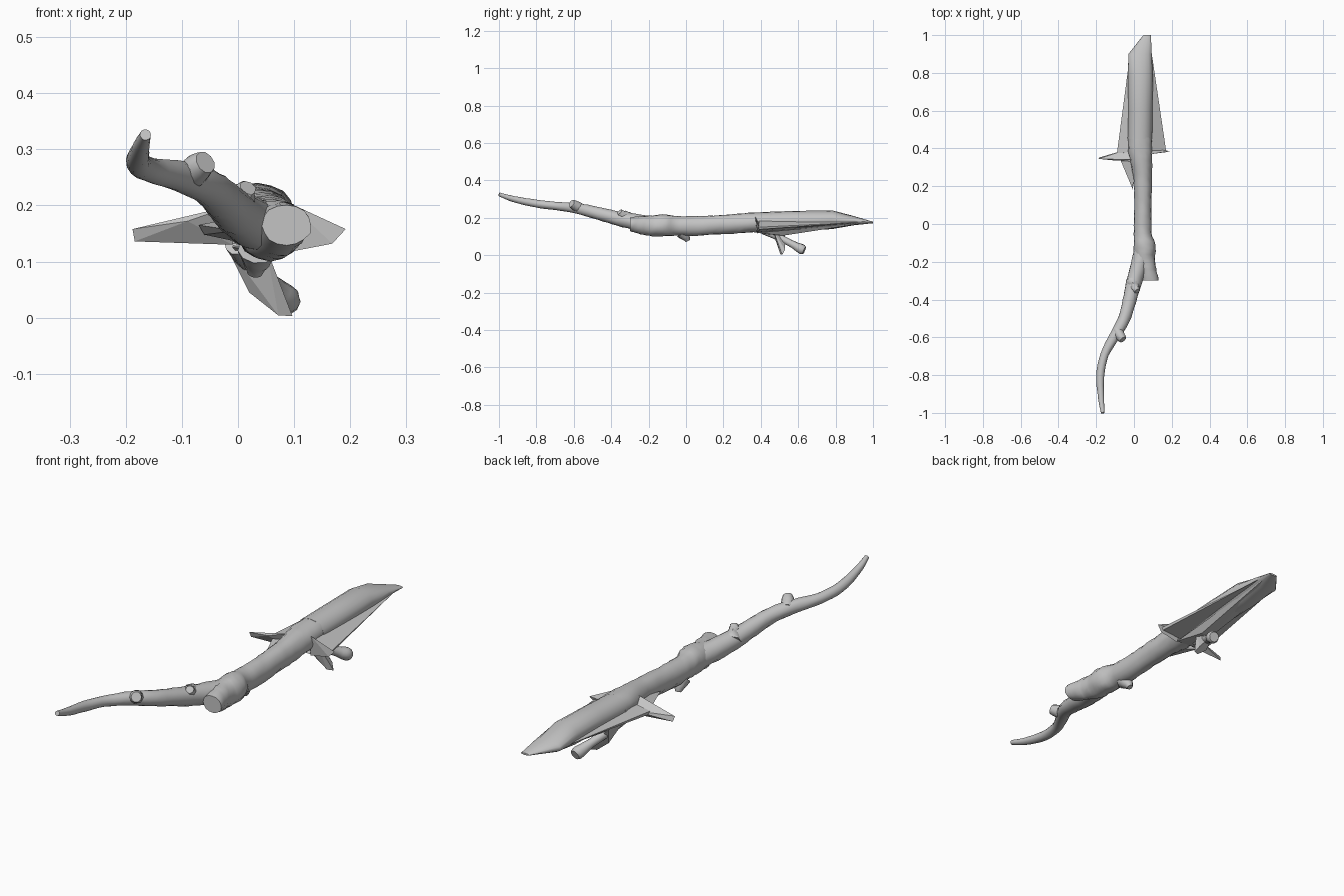
import bpy, bmesh, math, random
from mathutils import Vector

random.seed(4)
if "Cube" in bpy.data.objects:
    bpy.data.objects.remove(bpy.data.objects["Cube"], do_unlink=True)

bark = bpy.data.materials.new("bark_grey")
bark.use_nodes = True
GREY = (0.55, 0.55, 0.55, 1)
bark.diffuse_color = GREY
bark.node_tree.nodes["Principled BSDF"].inputs["Base Color"].default_value = GREY


def finish(bm, name, smooth_angle=None):
    bmesh.ops.recalc_face_normals(bm, faces=bm.faces[:])
    mesh = bpy.data.meshes.new(name)
    bm.to_mesh(mesh)
    bm.free()
    mesh.materials.append(bark)
    obj = bpy.data.objects.new(name, mesh)
    bpy.context.collection.objects.link(obj)
    if smooth_angle:
        bpy.ops.object.select_all(action='DESELECT')
        obj.select_set(True)
        bpy.context.view_layer.objects.active = obj
        bpy.ops.object.shade_smooth_by_angle(angle=math.radians(smooth_angle))
    return obj


def spline(points, steps):
    """Pass a smooth curve through stations of any length."""
    out = []
    for i in range(len(points) - 1):
        a, b = points[max(i - 1, 0)], points[i]
        c, d = points[i + 1], points[min(i + 2, len(points) - 1)]
        for s in range(steps):
            t = s / steps
            out.append([q + t * (r - p + t * (2 * p - 5 * q + 4 * r - e
                        + t * (3 * (q - r) + e - p))) / 2
                        for p, q, r, e in zip(a, b, c, d)])
    return out + [list(points[-1])]


def tube(name, stations, steps=4, sides=16, rough=0.04, upright=False):
    """Skin rings along stations of x, y, z, side radius, height radius."""
    rows = spline(stations, steps) if steps > 1 else stations
    centres = [Vector(r[:3]) for r in rows]
    bm = bmesh.new()
    rings = []
    for i, row in enumerate(rows):
        way = centres[min(i + 1, len(rows) - 1)] - centres[max(i - 1, 0)]
        if upright:
            way = Vector((0, 1, 0))
        side = way.cross(Vector((0, 0, 1))).normalized()
        up = side.cross(way).normalized()
        ring = []
        for k in range(sides):
            a = math.tau * k / sides
            bump = 1 + random.uniform(-rough, rough)
            offset = side * math.cos(a) * row[3] + up * math.sin(a) * row[-1]
            ring.append(bm.verts.new(centres[i] + offset * bump))
        rings.append(ring)
    for low, high in zip(rings, rings[1:]):
        for k in range(sides):
            n = (k + 1) % sides
            bm.faces.new((low[k], low[n], high[n], high[k]))
    bm.faces.new(rings[0])
    bm.faces.new(rings[-1])
    return finish(bm, name, 50)


def shard(name, *points):
    """Flat-faced splinter wrapped around a few corner points."""
    bm = bmesh.new()
    for p in points:
        bm.verts.new(p)
    bmesh.ops.convex_hull(bm, input=bm.verts[:])
    return finish(bm, name)


# Thick trunk, ending at the front in a sawn fork
tube("trunk", [
    (.087, -.3, .165, .044, .037), (.074, -.24, .16, .045, .048),
    (.058, -.18, .157, .054, .055), (.056, -.11, .16, .058, .058),
    (.046, -.05, .157, .047, .052), (.047, .04, .156, .047, .052),
    (.047, .15, .162, .046, .051), (.045, .26, .168, .05, .052),
    (.035, .36, .175, .062, .054), (.031, .46, .18, .064, .053)],
    upright=True)

# Split rear end, tapering to a slanted edge
tube("split_end", [
    (.031, .45, .18, .064, .053), (.034, .6, .184, .064, .053),
    (.034, .78, .19, .065, .05), (.032, .9, .185, .062, .024),
    (.07, 1, .175, .02, .004)], steps=1, rough=.02, upright=True)

# Long curved branch with a thin tip
tube("branch", [
    (-.165, -1, .326, .01), (-.174, -.92, .3, .016), (-.178, -.8, .276, .021),
    (-.155, -.69, .263, .022), (-.1, -.59, .252, .028),
    (-.055, -.51, .234, .032), (-.025, -.41, .208, .036),
    (.0, -.31, .185, .041), (.035, -.19, .165, .046), (.05, -.1, .16, .04)])

# Broken twig stubs and knots
tube("branch_stub", [(-.09, -.56, .25, .027), (-.075, -.59, .264, .027),
                     (-.058, -.612, .277, .021)], sides=10)
tube("fork_knot", [(-.01, -.3, .19, .036), (.005, -.335, .215, .026),
                   (.018, -.355, .232, .016)], sides=8, rough=.12)
tube("belly_knot", [(.035, -.02, .12, .036), (.032, 0, .095, .022),
                    (.03, .01, .077, .012)], sides=10)
tube("lower_stub", [(.0, .42, .135, .026), (.025, .5, .095, .02),
                    (.06, .57, .058, .019), (.083, .615, .034, .027),
                    (.088, .633, .026, .022)], sides=10)

# Torn splinters around the collar
shard("right_splinter", (-.188, .345, .158), (-.184, .352, .136),
      (-.09, .335, .172), (-.08, .365, .14), (-.01, .34, .2),
      (-.01, .37, .13), (-.02, .4, .16))
shard("left_splinter", (.192, .386, .158), (.168, .38, .132),
      (.09, .37, .205), (.08, .38, .115), (.08, .4, .16))
shard("front_splinter", (-.07, .335, .165), (-.06, .345, .148),
      (-.005, .18, .155), (.0, .33, .135), (.0, .33, .18))
shard("lower_splinter", (-.025, .46, .135), (.05, .47, .125),
      (.0, .53, .12), (.02, .5, .045), (.072, .505, .004),
      (.097, .515, .003), (.08, .53, .03))

# Thin webs of torn wood running back along the split end
shard("left_web", (.17, .388, .15), (.166, .39, .138), (.08, .39, .19),
      (.07, .39, .13), (.09, .93, .176))
shard("right_web", (-.09, .375, .165), (-.085, .38, .15), (-.01, .38, .185),
      (.0, .38, .13), (-.03, .83, .18))
shard("under_web", (-.01, .38, .125), (.08, .38, .12), (.01, .5, .105),
      (.06, .52, .105), (.08, .97, .174), (.0, .85, .165))
